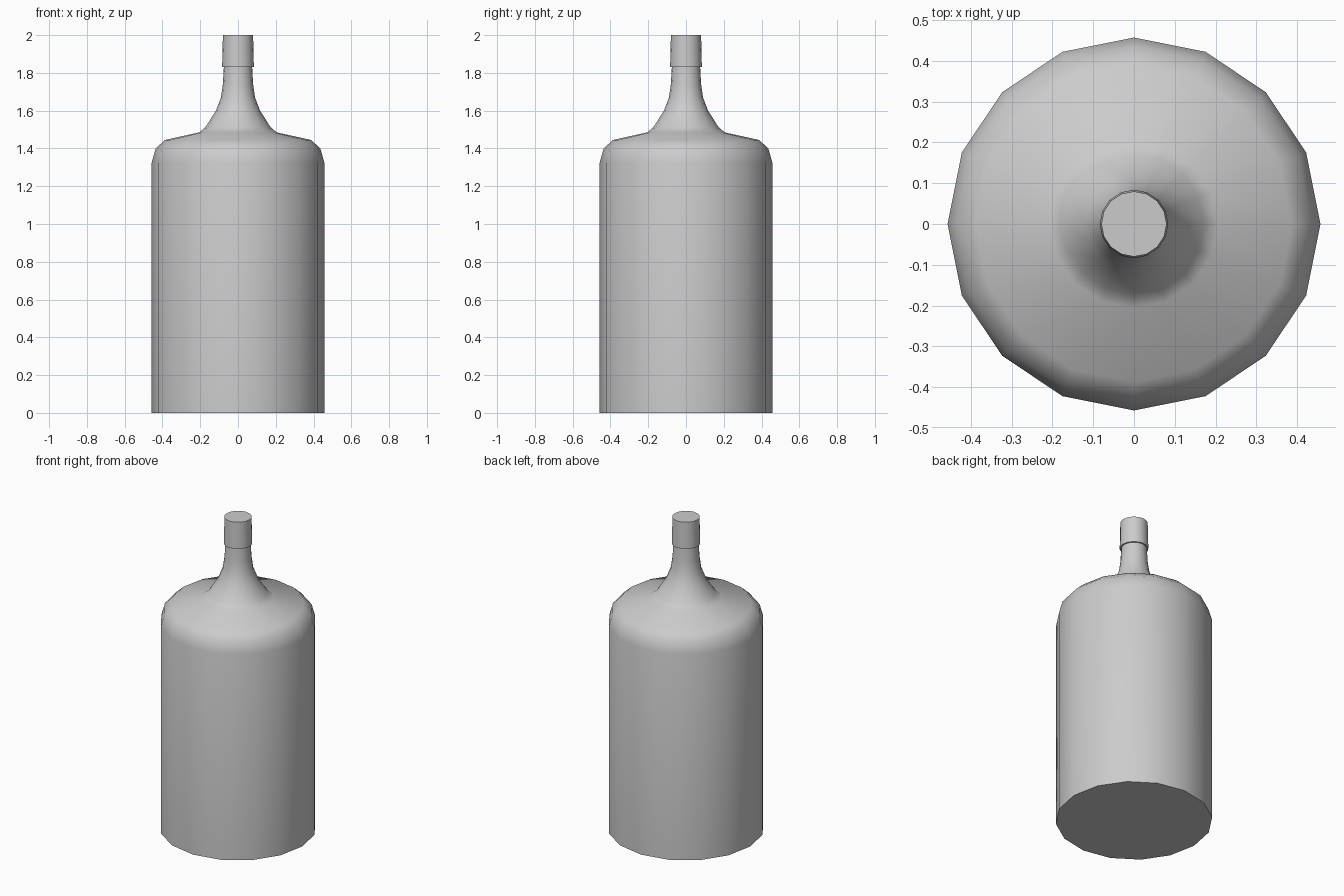
import bpy, bmesh, math

if "Cube" in bpy.data.objects:
    bpy.data.objects.remove(bpy.data.objects["Cube"])

SIDES = 16

def lathe(name, profile):
    """Spin a (radius, height) profile around z and cap both ends."""
    bm = bmesh.new()
    rings = []
    for r, z in profile:
        rings.append([bm.verts.new((r * math.cos(2 * math.pi * i / SIDES),
                                    r * math.sin(2 * math.pi * i / SIDES), z))
                      for i in range(SIDES)])
    for low, high in zip(rings, rings[1:]):
        for i in range(SIDES):
            j = (i + 1) % SIDES
            bm.faces.new((low[i], low[j], high[j], high[i]))
    bm.faces.new(rings[0][::-1])
    bm.faces.new(rings[-1])
    mesh = bpy.data.meshes.new(name)
    bm.to_mesh(mesh)
    bm.free()
    ob = bpy.data.objects.new(name, mesh)
    bpy.context.collection.objects.link(ob)
    bpy.ops.object.select_all(action='DESELECT')
    ob.select_set(True)
    bpy.context.view_layer.objects.active = ob
    bpy.ops.object.shade_smooth_by_angle(angle=math.radians(32))
    return ob

# Body, shoulder, flared neck and mouth collar in one profile
lathe("bottle", [
    (0.457, 0.0), (0.457, 1.325), (0.436, 1.40), (0.387, 1.445),
    (0.205, 1.485), (0.172, 1.513), (0.117, 1.60), (0.09, 1.67),
    (0.08, 1.74), (0.075, 1.83), (0.084, 1.83), (0.08, 2.0),
])
